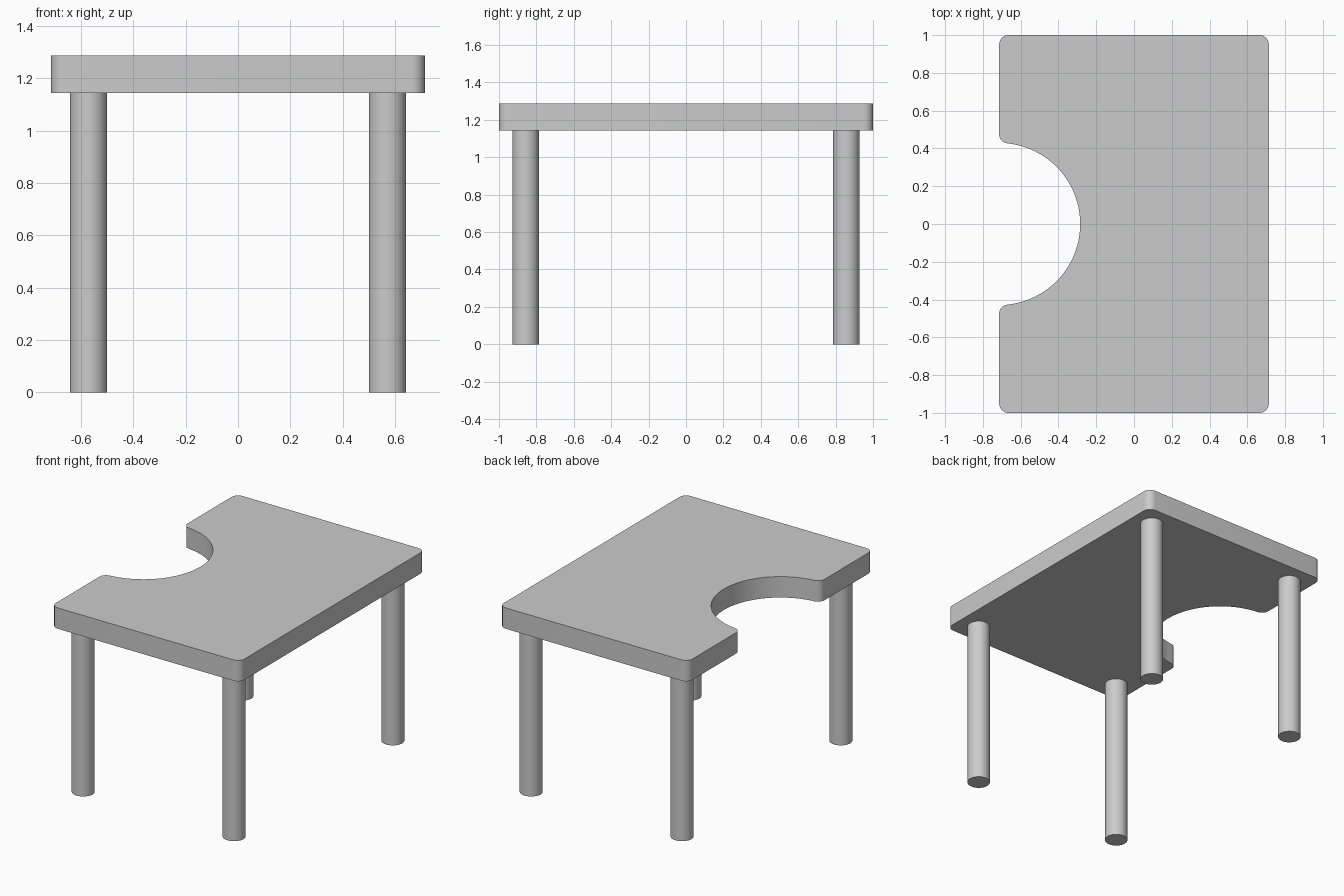
import bpy, bmesh, math
from mathutils import Vector

cube = bpy.data.objects.get("Cube")
if cube:
    bpy.data.objects.remove(cube, do_unlink=True)

HALF_X, HALF_Y = 0.714, 1.0
TOP_Z, UNDER_Z = 1.286, 1.143
CORNER, CUTOUT = 0.05, 0.429
LEG_X, LEG_Y, LEG_R = 0.571, 0.857, 0.0714

grey = bpy.data.materials.new("plain grey")
grey.use_nodes = True
grey.diffuse_color = (0.6, 0.6, 0.6, 1)
grey.node_tree.nodes["Principled BSDF"].inputs["Base Color"].default_value = (0.6, 0.6, 0.6, 1)


def finish(name, bm):
    bmesh.ops.recalc_face_normals(bm, faces=bm.faces)
    mesh = bpy.data.meshes.new(name)
    bm.to_mesh(mesh)
    bm.free()
    mesh.materials.append(grey)
    obj = bpy.data.objects.new(name, mesh)
    bpy.context.collection.objects.link(obj)
    bpy.ops.object.select_all(action="DESELECT")
    obj.select_set(True)
    bpy.context.view_layer.objects.active = obj
    bpy.ops.object.shade_smooth_by_angle(angle=math.radians(35))
    return obj


def arc(cx, cy, radius, start, end, steps):
    angles = [start + (end - start) * i / steps for i in range(steps + 1)]
    return [(cx + radius * math.cos(a), cy + radius * math.sin(a)) for a in angles]


# Tabletop: rounded rectangle with a filleted semicircular recess on one long side
x, y = HALF_X - CORNER, HALF_Y - CORNER
lip_y = math.sqrt((CUTOUT + CORNER) ** 2 - CORNER ** 2)
lip_a = math.atan2(lip_y, CORNER)
pi = math.pi
outline = (
    arc(x, -y, CORNER, -pi / 2, 0, 8)
    + arc(x, y, CORNER, 0, pi / 2, 8)
    + arc(-x, y, CORNER, pi / 2, pi, 8)
    + arc(-x, lip_y, CORNER, pi, pi + lip_a, 8)
    + arc(-HALF_X, 0, CUTOUT, lip_a, -lip_a, 48)[1:-1]
    + arc(-x, -lip_y, CORNER, pi - lip_a, pi, 8)
    + arc(-x, -y, CORNER, pi, pi * 1.5, 8)
)
bm = bmesh.new()
base = bm.faces.new([bm.verts.new((px, py, UNDER_Z)) for px, py in outline])
raised = bmesh.ops.extrude_face_region(bm, geom=[base], use_keep_orig=True)["geom"]
bmesh.ops.translate(bm, vec=Vector((0, 0, TOP_Z - UNDER_Z)),
                    verts=[v for v in raised if isinstance(v, bmesh.types.BMVert)])
finish("tabletop", bm)

# Four round legs
for end, sy in (("front", -1), ("back", 1)):
    for side, sx in (("right", -1), ("left", 1)):
        bm = bmesh.new()
        bmesh.ops.create_cone(bm, cap_ends=True, segments=48, radius1=LEG_R,
                              radius2=LEG_R, depth=UNDER_Z)
        leg = finish(f"{end}_{side}_leg", bm)
        leg.location = (sx * LEG_X, sy * LEG_Y, UNDER_Z / 2)
